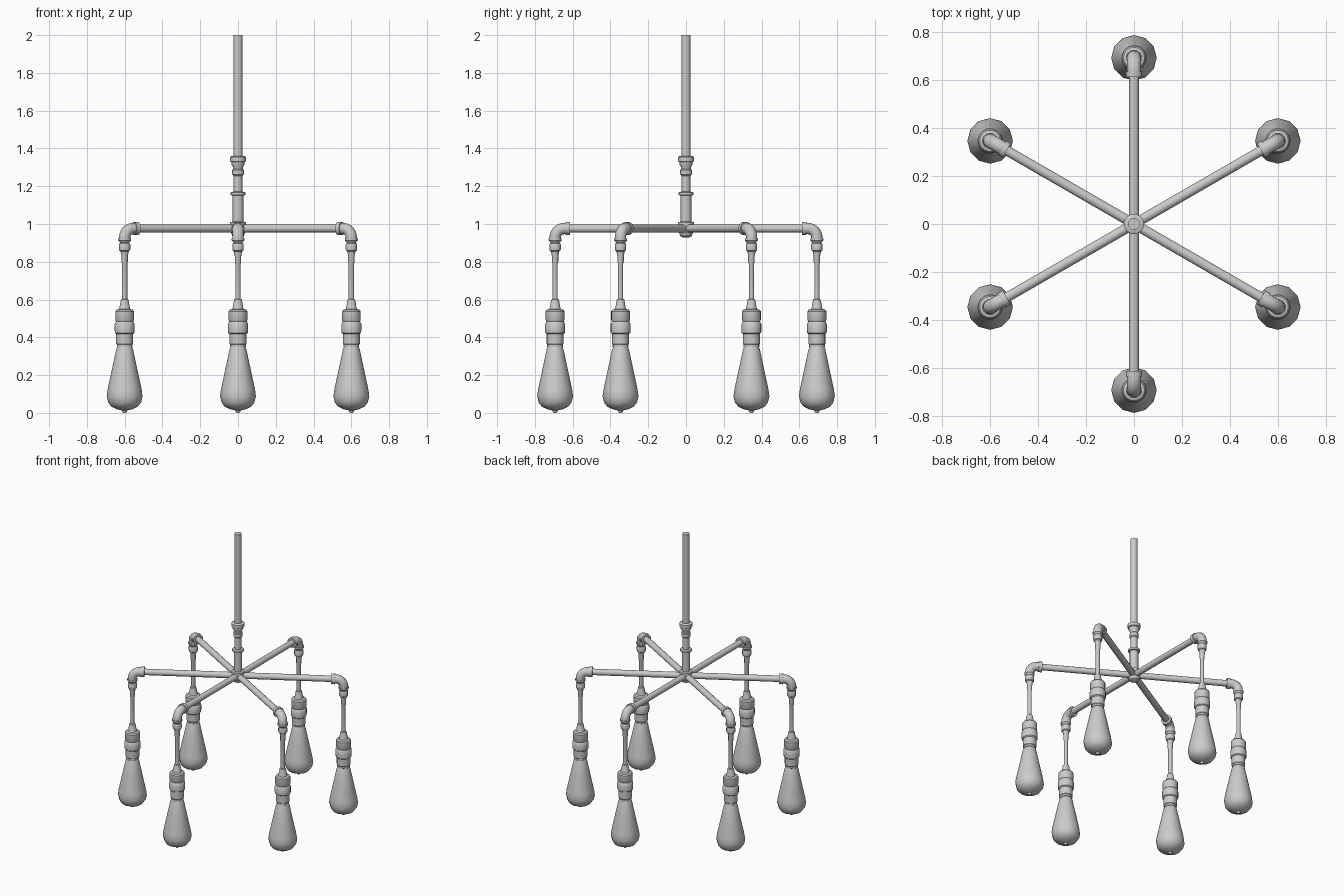
import bpy, bmesh, math
from mathutils import Vector, Matrix

if "Cube" in bpy.data.objects:
    bpy.data.objects.remove(bpy.data.objects["Cube"])

ARM_R = 0.693   # distance of each lamp from the centre
ARM_Z = 0.976   # height of the arms


def tube(name, rings, sides):
    """Skin rings (x, z, tilt, radius); tilt 0 = axis vertical, pi/2 = axis along x."""
    bm = bmesh.new()
    loops = []
    for x, z, tilt, rad in rings:
        rot = Matrix.Rotation(tilt, 3, 'Y')
        loop = []
        for i in range(sides):
            a = 2 * math.pi * i / sides
            p = rot @ Vector((rad * math.cos(a), rad * math.sin(a), 0))
            loop.append(bm.verts.new(p + Vector((x, 0, z))))
        loops.append(loop)
    for a, b in zip(loops, loops[1:]):
        for i in range(sides):
            j = (i + 1) % sides
            bm.faces.new((a[i], a[j], b[j], b[i]))
    bm.faces.new(loops[0])
    bm.faces.new(loops[-1])
    bmesh.ops.recalc_face_normals(bm, faces=bm.faces)
    mesh = bpy.data.meshes.new(name)
    bm.to_mesh(mesh)
    bm.free()
    obj = bpy.data.objects.new(name, mesh)
    bpy.context.collection.objects.link(obj)
    bpy.ops.object.select_all(action='DESELECT')
    obj.select_set(True)
    bpy.context.view_layer.objects.active = obj
    bpy.ops.object.shade_smooth_by_angle(angle=math.radians(36))
    return obj


def lathe(name, profile, sides, x=0.0):
    return tube(name, [(x, z, 0, r) for r, z in profile], sides)


# Central stem: hanging pipe, couplings and hub
lathe("ceiling_pipe", [(0.024, 1.33), (0.024, 2.0)], 16)
lathe("upper_coupling", [
    (0.024, 1.255), (0.031, 1.262), (0.031, 1.285), (0.026, 1.29), (0.027, 1.303),
    (0.035, 1.315), (0.035, 1.328), (0.042, 1.332), (0.042, 1.355),
    (0.034, 1.36), (0.024, 1.36)], 16)
lathe("middle_pipe", [(0.023, 1.15), (0.023, 1.27)], 16)
lathe("lower_pipe", [
    (0.028, 0.99), (0.028, 1.15), (0.038, 1.153), (0.040, 1.158),
    (0.038, 1.168), (0.023, 1.172)], 16)
lathe("hub", [
    (0.014, 0.928), (0.030, 0.936), (0.038, 0.955), (0.035, 0.965),
    (0.035, 0.985), (0.042, 0.988), (0.042, 1.010), (0.028, 1.013)], 16)

# One arm with its lamp, built along +x
H = math.pi / 2
parts = [tube("arm_pipe", [(0, ARM_Z, H, 0.021), (0.64, ARM_Z, H, 0.021)], 14)]

# Elbow with a collar at each end
bend = 0.048
elbow = [(ARM_R - 0.08, ARM_Z, H, r) for r in (0.021, 0.035)]
elbow += [(ARM_R - 0.056, ARM_Z, H, r) for r in (0.035, 0.030)]
for k in range(7):
    a = H * k / 6
    elbow.append((ARM_R - bend + bend * math.sin(a),
                  ARM_Z - bend + bend * math.cos(a), H + a, 0.030))
elbow += [(ARM_R, 0.924, math.pi, 0.030), (ARM_R, 0.924, math.pi, 0.034)]
elbow += [(ARM_R, 0.912, math.pi, 0.034), (ARM_R, 0.902, math.pi, 0.024),
          (ARM_R, 0.890, math.pi, 0.022)]
parts.append(tube("elbow", elbow, 14))

# Drop nut and thin drop rod
parts.append(lathe("drop_rod", [
    (0.014, 0.58), (0.014, 0.79), (0.017, 0.80), (0.017, 0.83), (0.022, 0.855),
    (0.029, 0.860), (0.030, 0.866), (0.030, 0.892), (0.027, 0.898),
    (0.020, 0.900)], 12, ARM_R))

# Lamp socket
parts.append(lathe("lamp_socket", [
    (0.035, 0.345), (0.042, 0.35), (0.042, 0.362), (0.045, 0.366), (0.045, 0.418),
    (0.052, 0.424), (0.053, 0.435), (0.053, 0.470), (0.049, 0.478), (0.046, 0.484),
    (0.050, 0.492), (0.050, 0.538), (0.044, 0.546), (0.030, 0.550),
    (0.028, 0.556), (0.020, 0.600), (0.014, 0.604)], 16, ARM_R))

# Pear-shaped bulb with a small tip
parts.append(lathe("bulb", [
    (0.008, 0.0), (0.012, 0.006), (0.014, 0.013), (0.040, 0.019), (0.070, 0.033),
    (0.087, 0.055), (0.095, 0.088), (0.090, 0.125), (0.062, 0.255),
    (0.045, 0.335), (0.038, 0.352)], 12, ARM_R))

# Repeat the arm six times around the stem
for part in parts:
    for k in range(6):
        obj = part if k == 0 else part.copy()
        if k:
            bpy.context.collection.objects.link(obj)
        obj.rotation_euler.z = math.radians(30 + 60 * k)
